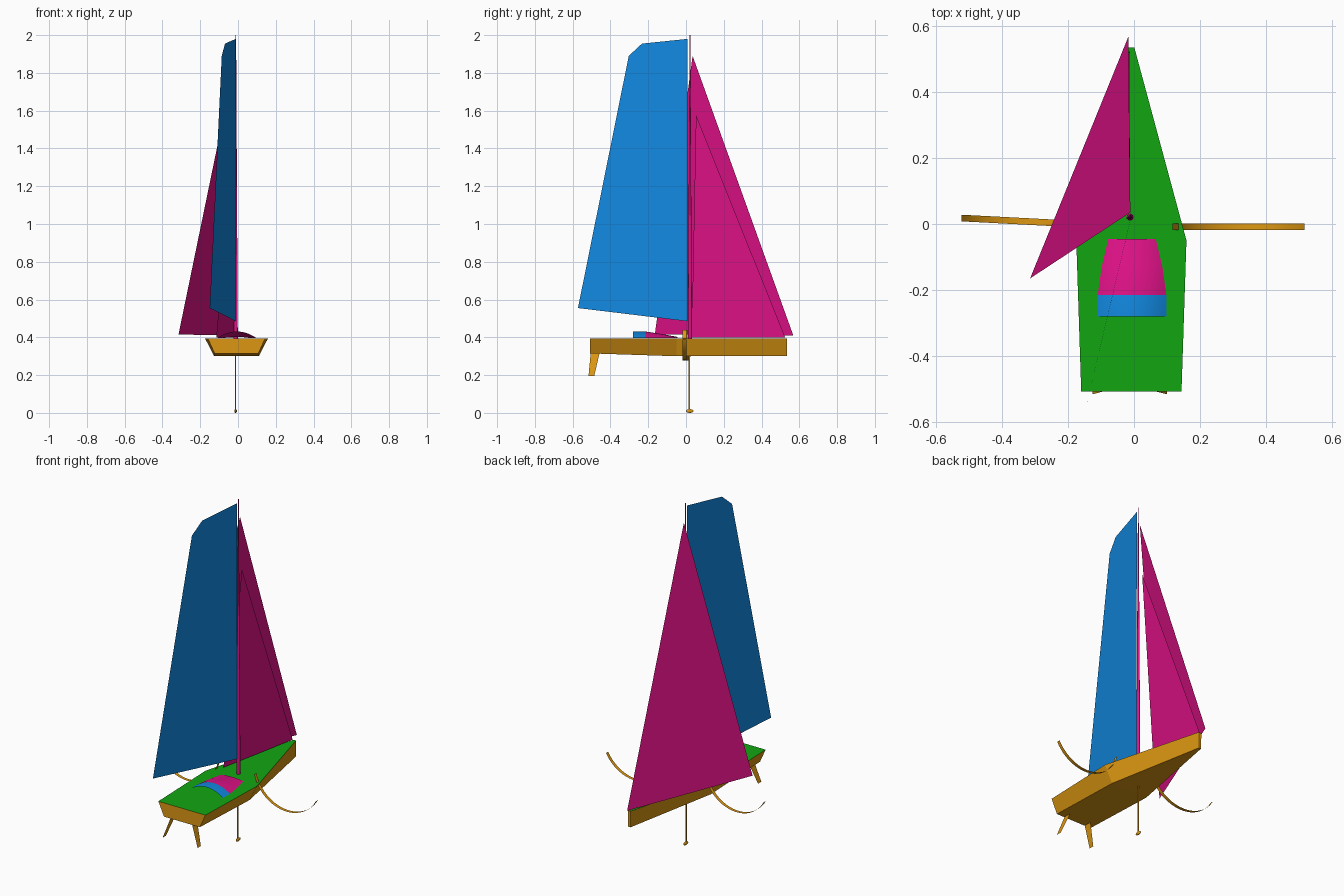
import bpy, bmesh, math
from mathutils import Vector

if "Cube" in bpy.data.objects:
    bpy.data.objects.remove(bpy.data.objects["Cube"])

CX = -0.008   # centreline of the boat
DECK = 0.395


def material(name, rgb):
    m = bpy.data.materials.new(name)
    m.diffuse_color = (*rgb, 1)
    m.use_nodes = True
    m.node_tree.nodes["Principled BSDF"].inputs["Base Color"].default_value = m.diffuse_color
    return m


ORANGE = material("orange", (0.72, 0.31, 0.006))
GREEN = material("green", (0.006, 0.38, 0.006))
PINK = material("pink", (0.76, 0.006, 0.25))
BLUE = material("blue", (0.006, 0.25, 0.75))


def build(name, verts, faces, *mats):
    me = bpy.data.meshes.new(name)
    me.from_pydata(verts, [], faces)
    ob = bpy.data.objects.new(name, me)
    bpy.context.collection.objects.link(ob)
    for m in mats:
        me.materials.append(m)
    return ob


def fix_normals(ob):
    bm = bmesh.new()
    bm.from_mesh(ob.data)
    bmesh.ops.recalc_face_normals(bm, faces=bm.faces)
    bm.to_mesh(ob.data)
    bm.free()


def loft(name, rows, *mats):
    """Open sheet through rows of equal length."""
    n = len(rows[0])
    verts = [v for r in rows for v in r]
    faces = [(i * n + j, i * n + j + 1, (i + 1) * n + j + 1, (i + 1) * n + j)
             for i in range(len(rows) - 1) for j in range(n - 1)]
    return build(name, verts, faces, *mats)


def sheet(name, pts, mat):
    return build(name, pts, [tuple(range(len(pts)))], mat)


def smooth(ob, angle=40):
    bpy.ops.object.select_all(action='DESELECT')
    ob.select_set(True)
    bpy.context.view_layer.objects.active = ob
    bpy.ops.object.shade_smooth_by_angle(angle=math.radians(angle))


# Hull: three stations (y, deck half-width, bottom half-width, bottom z)
stations = [(-0.507, 0.152, 0.116, 0.315), (-0.05, 0.167, 0.118, 0.30),
            (0.535, 0.009, 0.007, 0.30)]
hv = []
for y, top, bot, z in stations:
    hv += [(CX - top, y, DECK), (CX - bot, y, z), (CX + bot, y, z), (CX + top, y, DECK)]
hf = [(0, 1, 2, 3), (8, 9, 10, 11)]
for s in (0, 4):
    hf += [(s + j, s + (j + 1) % 4, s + 4 + (j + 1) % 4, s + 4 + j) for j in range(4)]
hull = build("hull", hv, hf, ORANGE, GREEN)
fix_normals(hull)
for p in hull.data.polygons:      # green deck
    p.material_index = 1 if p.normal.z > 0.9 else 0


# Spray hood: open arched shell, blue aft band, pink taper forward
def arch(y, half, height, n=16):
    return [(CX + 0.002 + half * t, y, DECK + 0.001 + height * (1 - t * t))
            for t in (-1 + 2 * i / n for i in range(n + 1))]


hood = loft("spray_hood", [arch(-0.28, 0.104, 0.035), arch(-0.215, 0.104, 0.035),
                           arch(-0.13, 0.092, 0.022), arch(-0.045, 0.072, 0.006)], PINK, BLUE)
for p in hood.data.polygons:
    p.material_index = 1 if p.center.y < -0.215 else 0
smooth(hood, 25)

# Mast: slim tapering pole
bpy.ops.mesh.primitive_cone_add(vertices=12, radius1=0.011, radius2=0.002, depth=2.0 - DECK,
                                location=(-0.012, 0.021, (2.0 + DECK) / 2))
mast = bpy.context.object
mast.name = "mast"
mast.data.materials.append(PINK)
smooth(mast)

# Sails
sheet("mainsail", [(-0.012, 0.007, 0.485), (-0.150, -0.572, 0.555), (-0.086, -0.303, 1.89),
                   (-0.069, -0.233, 1.955), (-0.012, 0.009, 1.98)], BLUE)
sheet("outer_headsail", [(-0.017, 0.568, 0.41), (-0.315, -0.165, 0.415),
                         (-0.011, 0.035, 1.89)], PINK)
sheet("inner_headsail", [(-0.014, 0.525, 0.40), (-0.115, 0.03, 0.40),
                         (-0.012, 0.053, 1.577)], PINK)

# Keel: thin strut with a small bulb
bpy.ops.mesh.primitive_cube_add(size=1, location=(-0.013, 0.018, 0.16))
fin = bpy.context.object
fin.name = "keel_strut"
fin.scale = (0.004, 0.008, 0.29)
fin.data.materials.append(ORANGE)
bpy.ops.mesh.primitive_uv_sphere_add(segments=12, ring_count=8, location=(-0.013, 0.02, 0.01))
bulb = bpy.context.object
bulb.name = "keel_bulb"
bulb.scale = (0.007, 0.02, 0.01)
bulb.data.materials.append(ORANGE)
smooth(bulb)

# Twin rudders and curved side foils
for side, label in ((1, "right"), (-1, "left")):
    mid = -0.013
    sheet(label + "_rudder", [(mid + side * 0.07, -0.505, 0.315), (mid + side * 0.07, -0.458, 0.315),
                              (mid + side * 0.113, -0.486, 0.195),
                              (mid + side * 0.113, -0.516, 0.195)], ORANGE)
    a0 = math.atan2(-0.055, -0.21) + 2 * math.pi
    a1 = math.atan2(-0.108, 0.193) + 2 * math.pi
    rows = []
    for i in range(25):
        a = a0 + (a1 - a0) * i / 24
        x, z = 0.33 + 0.217 * math.cos(a), 0.495 + 0.217 * math.sin(a)
        y = -0.008 if side > 0 else -0.009 + 0.052 * x
        rows.append([(-0.003 + side * x, y - 0.010, z), (-0.003 + side * x, y + 0.010, z)])
    smooth(loft(label + "_foil", rows, ORANGE))
